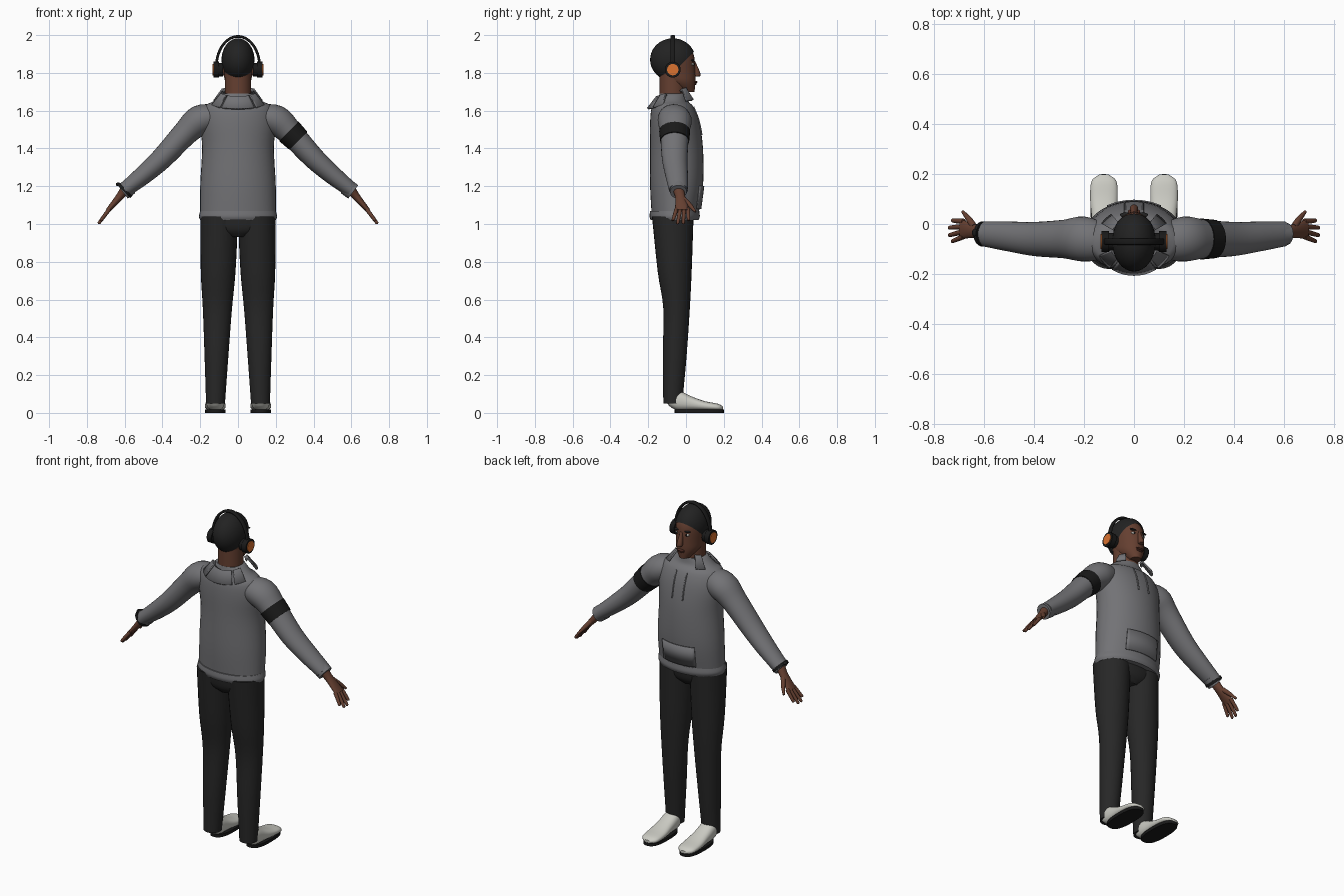
import bpy
import bmesh
from math import sin, cos, pi, radians
from mathutils import Vector, Matrix

if "Cube" in bpy.data.objects:
    bpy.data.objects.remove(bpy.data.objects["Cube"])

X, Y, Z = Matrix.Identity(3)
NECK_Y = -.07


def material(name, *colour):
    mat = bpy.data.materials.new(name)
    mat.use_nodes = True
    mat.diffuse_color = (*colour, 1)
    shader = mat.node_tree.nodes["Principled BSDF"]
    shader.inputs["Base Color"].default_value = mat.diffuse_color
    return mat


GREY = material("hoodie grey", .17, .17, .18)
CHARCOAL = material("trouser charcoal", .02, .02, .02)
HAIR = material("hair black", .016, .016, .016)
SKIN = material("brown skin", .13, .05, .03)
LIPS = material("dark lips", .09, .03, .02)
ORANGE = material("orange", .7, .17, .03)
WHITE = material("shoe white", .6, .6, .55)
BLACK = material("accessory black", .01, .01, .01)


def finish(name, bm, mat):
    """Turn a bmesh into a smooth-shaded object with sharp edges kept."""
    bmesh.ops.recalc_face_normals(bm, faces=bm.faces)
    mesh = bpy.data.meshes.new(name)
    bm.to_mesh(mesh)
    bm.free()
    mesh.materials.append(mat)
    mesh.shade_smooth()
    mesh.set_sharp_from_angle(angle=radians(45))
    obj = bpy.data.objects.new(name, mesh)
    bpy.context.scene.collection.objects.link(obj)
    return obj


def smooth_path(sections, steps):
    """Catmull-Rom interpolation of section centres and radii."""
    points = [Vector(section) for section in sections]
    points.insert(0, points[0] * 2 - points[1])
    points.append(points[-1] * 2 - points[-2])
    path = []
    for before, start, end, after in zip(points, points[1:], points[2:], points[3:]):
        for i in range(steps):
            t = i / steps
            leaving, arriving = (end - before) / 2, (after - start) / 2
            straight = start.lerp(end, t * t * (3 - 2 * t))
            path.append(straight + t * (1 - t) * (leaving * (1 - t) - arriving * t))
    return path + [points[-2]]


def rounded(value, power):
    size = abs(value) ** (2 / power)
    return size if value >= 0 else -size


def bridge(bm, low, high):
    for a, b, c, d in zip(low, low[1:], high[1:], high):
        bm.faces.new((a, b, c, d))


def loft(name, sections, mat, axis=None, side=Y, power=2, steps=4, sides=28, mirror=1):
    """Skin elliptical sections (x, y, z, radius across, radius along side)."""
    path = smooth_path(sections, steps)
    last = len(path) - 1
    bm = bmesh.new()
    rings = []
    for i, section in enumerate(path):
        ahead = path[min(i + 1, last)] - path[max(i - 1, 0)]
        tangent = axis or Vector(ahead[:3]).normalized()
        across = side.cross(tangent).normalized()
        centre = Vector(section[:3])
        ring = []
        for k in range(sides):
            angle = 2 * pi * k / sides
            corner = (centre + across * rounded(cos(angle), power) * section[3]
                      + side * rounded(sin(angle), power) * section[4])
            corner.x *= mirror
            ring.append(bm.verts.new(corner))
        rings.append(ring)
    for low, high in zip(rings, rings[1:]):
        bridge(bm, low + low[:1], high + high[:1])
    bm.faces.new(rings[0])
    bm.faces.new(rings[-1])
    return finish(name, bm, mat)


def column(name, rows, mat, sides=36):
    """Upright loft on the centre line from rows (z, y, half width, half depth)."""
    loft(name, [(0, y, z, width, depth) for z, y, width, depth in rows], mat, axis=Z, sides=sides)


def shell(name, rows, middle, spread, mat, thickness, tilt=0):
    """Curved plate spanning part of stacked ellipses, rows as in column."""
    bm = bmesh.new()
    angles = [radians(middle + spread * k / 6) for k in range(-6, 7)]
    arcs = []
    for z, y, width, depth in rows:
        arcs.append([bm.verts.new((width * cos(a), y + depth * sin(a), z + tilt * sin(a)))
                     for a in angles])
    for low, high in zip(arcs, arcs[1:]):
        bridge(bm, low, high)
    solid = finish(name, bm, mat).modifiers.new("thickness", "SOLIDIFY")
    solid.thickness = thickness
    solid.offset = 0


def blob(name, place, size, mat, cut=None):
    """Ellipsoid, optionally trimmed below a plane (point, normal)."""
    bm = bmesh.new()
    shape = Matrix.Translation(place) @ Matrix.Diagonal((*size, 1))
    bmesh.ops.create_uvsphere(bm, u_segments=32, v_segments=20, radius=1, matrix=shape)
    if cut:
        geometry = bm.verts[:] + bm.edges[:] + bm.faces[:]
        bmesh.ops.bisect_plane(bm, geom=geometry, plane_co=cut[0], plane_no=cut[1], clear_inner=True)
    finish(name, bm, mat)


# Hoodie body, gathered hem and front pocket
column("hoodie_body", [
    (1.02, -.06, .2, .12), (1.2, -.05, .2, .14), (1.4, -.05, .19, .14), (1.54, -.06, .2, .13),
    (1.62, NECK_Y, .18, .11), (1.65, NECK_Y, .13, .08), (1.69, NECK_Y, .08, .07)], GREY)
column("hoodie_hem", [(1.02, -.06, .2, .126), (1.04, -.06, .207, .133), (1.07, -.06, .2, .13)], GREY)
shell("front_pocket", [(1.08, -.06, .2, .138), (1.2, -.05, .2, .144)], 90, 32, GREY, .006)

# Folded hood collar, split into flaps
collar = [(z, NECK_Y, width, width * .88) for z, width in ((1.69, .085), (1.7, .1), (1.64, .15))]
shell("hood_back", collar, -90, 35, GREY, .012, tilt=.03)

# Head and hair, with the hairline as a slanted cut
column("neck", [(1.63, NECK_Y, .07, .07), (1.8, NECK_Y, .07, .07)], SKIN)
column("head", [
    (1.7, .01, .03, .035), (1.75, -.03, .066, .08), (1.8, -.05, .075, .1),
    (1.9, -.06, .08, .1), (1.95, NECK_Y, .05, .07)], SKIN)
blob("hair", (0, NECK_Y, 1.87), (.087, .12, .113), HAIR, cut=((0, 0, 1.87), Z - Y))

# Face
column("nose", [(1.86, .04, .008, .01), (1.79, .06, .017, .018), (1.78, .05, .01, .01)], SKIN, sides=16)
blob("upper_lip", (0, .05, 1.752), (.025, .01, .006), LIPS)
blob("lower_lip", (0, .046, 1.742), (.02, .01, .006), LIPS)

for s, word in ((1, "left"), (-1, "right")):
    blob(word + "_eye", (s * .032, .034, 1.846), (.014, .01, .007), WHITE)
    blob(word + "_iris", (s * .032, .04, 1.846), (.006, .006, .006), BLACK)
    blob(word + "_eyebrow", (s * .034, .036, 1.866), (.022, .01, .005), HAIR)
    blob(word + "_ear", (s * .08, NECK_Y, 1.82), (.014, .025, .035), SKIN)

    # Headphone cup as a stack of discs
    for part, inner, outer, radius, mat in (("ear_pad", .08, .11, .035, BLACK),
                                            ("ear_cup", .1, .13, .042, BLACK),
                                            ("cup_disc", .13, .134, .03, ORANGE)):
        loft(f"{word}_{part}", [(x, NECK_Y, 1.817, radius, radius) for x in (inner, outer)],
             mat, axis=X, steps=1, mirror=s)

    # Collar flaps beside the neck
    shell(word + "_hood_flap", collar, 90 - s * 127, 13, GREY, .012, tilt=.03)
    shell(word + "_collar_flap", collar, 90 - s * 47, 11, GREY, .012, tilt=.02)

    # Sleeve and cuff, slightly deeper than tall
    arm = [(.1, NECK_Y, 1.57, .06), (.2, -.06, 1.55, .08), (.28, -.06, 1.48, .067),
           (.4, -.06, 1.35, .058), (.5, -.05, 1.26, .05), (.6, -.04, 1.18, .04)]
    loft(word + "_sleeve", [(*place, r, r + .01) for *place, r in arm], GREY, mirror=s)
    cuff = [(.57, -.04, 1.2, .045), (.61, -.04, 1.17, .044)]
    loft(word + "_cuff", [(*place, r, r) for *place, r in cuff], GREY, mirror=s)

    # Hand: palm, four fingers fanned by rule, and thumb
    loft(word + "_palm", [(.6, -.04, 1.18, .025, .03), (.63, -.03, 1.14, .02, .027),
                          (.69, -.02, 1.07, .012, .038)], SKIN, mirror=s)
    for k, label in enumerate(("index", "middle", "ring", "little")):
        fan = 1.5 - k
        knuckle = Vector((.68, -.02 + .02 * fan, 1.08))
        reach = Vector((.06, .01 * fan - .01, -.08)) * (1 - .1 * fan * fan)
        loft(f"{word}_{label}_finger", [(*(knuckle + reach * t), r, r) for t, r in
                                        ((0, .011), (.5, .01), (.95, .008), (1, .003))],
             SKIN, sides=12, mirror=s)
    loft(word + "_thumb", [(.64, -.01, 1.13, .014, .014), (.66, .02, 1.1, .012, .012),
                           (.685, .05, 1.065, .006, .006)],
         SKIN, sides=12, side=(X + Z).normalized(), mirror=s)

    # Trouser leg, drifting inwards towards the hip
    leg = [(.05, NECK_Y, .05, .05), (.3, -.06, .063, .063), (.55, -.05, .077, .07),
           (.75, -.06, .092, .09), (1.04, NECK_Y, .1, .11)]
    loft(word + "_trouser_leg", [(.12 - .02 * z, y, z, width, depth) for z, y, width, depth in leg],
         CHARCOAL, axis=Z, mirror=s)

    # Shoe and sole
    shoe = [(-.1, .06, .03, .01), (-.08, .07, .04, .04), (-.04, .066, .048, .053), (.03, .05, .05, .037),
            (.1, .037, .055, .025), (.17, .03, .05, .018), (.197, .025, .02, .008)]
    loft(word + "_shoe", [(.12, y, z, width, height) for y, z, width, height in shoe],
         WHITE, axis=Y, side=Z, power=2.4, mirror=s)
    loft(word + "_sole", [(.12, .07, z, .054, .13) for z in (0, .018)],
         BLACK, axis=Z, power=2.6, steps=1, mirror=s)

    # Drawstring
    cord = [(.035, .04, 1.62), (.035, .067, 1.55), (.035, .084, 1.47)]
    loft(word + "_drawstring", [(*place, .004, .004) for place in cord], GREY, sides=8, side=X, mirror=s)

# Trouser seat
column("trouser_seat", [(.93, NECK_Y, .06, .07), (.97, NECK_Y, .17, .1), (1.04, NECK_Y, .197, .11)], CHARCOAL)

# Headband arc
arc = [pi * k / 12 for k in range(13)]
loft("headband", [(.115 * cos(a), NECK_Y, 1.83 + .163 * sin(a), .007, .013) for a in arc],
     BLACK, power=3, sides=16)

# Armband on the left sleeve, wristband on the right
loft("armband", [(.27, -.06, 1.49, .073, .082), (.32, -.06, 1.44, .067, .077)], BLACK)
loft("wristband", [(x, -.04, 1.78 - x, .05, .05) for x in (.594, .606)], BLACK, mirror=-1)
blob("wrist_clasp", (-.634, -.035, 1.21), (.013, .016, .01), BLACK)
